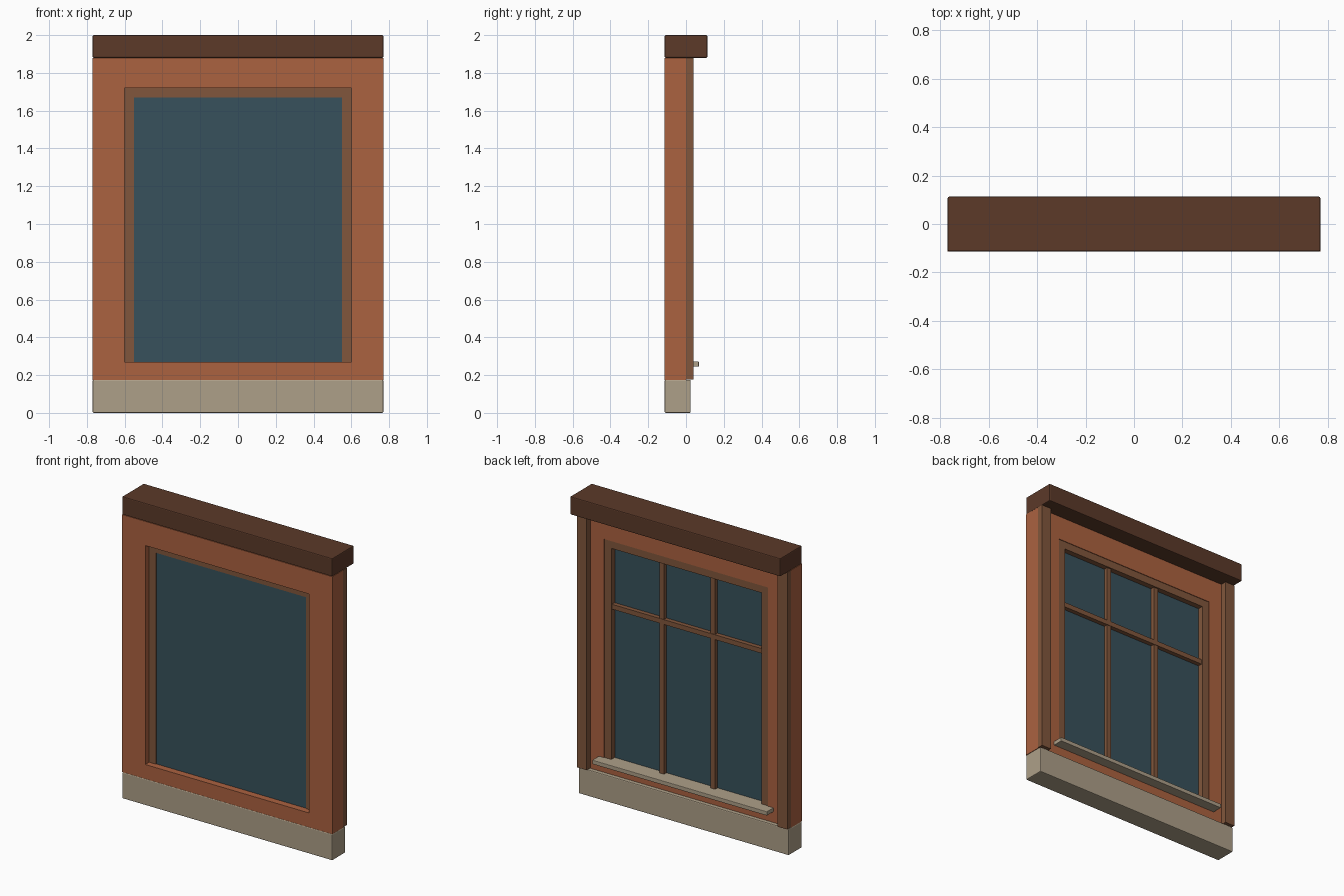
import bpy

if "Cube" in bpy.data.objects:
    bpy.data.objects.remove(bpy.data.objects["Cube"])


def material(name, rgb):
    m = bpy.data.materials.new(name)
    # sRGB picture colour to linear
    m.diffuse_color = [(c / 255) ** 2.2 for c in rgb] + [1]
    m.use_nodes = True
    m.node_tree.nodes["Principled BSDF"].inputs["Base Color"].default_value = m.diffuse_color
    return m


BRICK = material("brick", (170, 98, 66))
DARK = material("dark_wood", (92, 60, 45))
WOOD = material("wood", (128, 87, 62))
STONE = material("stone", (172, 158, 135))
GLASS = material("glass", (58, 82, 92))


def box(name, mat, x, y, z, bevel=0.0):
    """Box spanning the (min, max) pairs x, y and z."""
    lo, hi = zip(x, y, z)
    bpy.ops.mesh.primitive_cube_add(size=1, location=[(a + b) / 2 for a, b in zip(lo, hi)])
    ob = bpy.context.object
    ob.name = name
    ob.scale = [b - a for a, b in zip(lo, hi)]
    bpy.ops.object.transform_apply(location=False, rotation=False, scale=True)
    ob.data.materials.append(mat)
    if bevel:
        mod = ob.modifiers.new("bevel", 'BEVEL')
        mod.width, mod.segments = bevel, 2
    return ob


W, F = 0.77, -0.113            # half width, front plane
OX, OZ0, OZ1 = 0.60, 0.27, 1.72  # window opening

# base course and top beam
box("base", STONE, (-W, W), (F, 0.025), (0, 0.175), 0.006)
box("top_beam", DARK, (-W, W), (F, 0.113), (1.88, 2.0), 0.006)

# wall with opening
wall = box("wall", BRICK, (-W, W), (F, 0), (0.175, 1.88))
cutter = box("opening_cutter", BRICK, (-OX, OX), (-0.3, 0.3), (OZ0, OZ1))
cutter.hide_render = True
cutter.hide_set(True)
cut = wall.modifiers.new("opening", 'BOOLEAN')
cut.operation, cut.object, cut.solver = 'DIFFERENCE', cutter, 'EXACT'
bpy.context.view_layer.objects.active = wall
bpy.ops.object.modifier_apply(modifier=cut.name)
bpy.data.objects.remove(cutter)

# window frame: head and two jambs
FY = (-0.073, -0.004)
box("frame_head", WOOD, (-OX, OX), FY, (OZ1 - 0.05, OZ1))
for side, s in (("left", -1), ("right", 1)):
    box("frame_jamb_" + side, WOOD, sorted((s * 0.55, s * OX)), FY, (OZ0, OZ1 - 0.05))
    # corner posts on the back
    box("post_" + side, WOOD, sorted((s * 0.70, s * W)), (0, 0.04), (0.178, 1.88))
    # vertical glazing bars
    c = s * 0.187
    box("glazing_bar_" + side, WOOD, (c - 0.016, c + 0.016), (-0.045, -0.014), (OZ0, OZ1 - 0.05))

# horizontal glazing bar, glass, sill
box("glazing_bar_cross", WOOD, (-0.55, 0.55), (-0.045, -0.011), (1.265, 1.297))
box("glass", GLASS, (-0.55, 0.55), (-0.068, -0.04), (OZ0, OZ1 - 0.05))
box("sill", STONE, (-0.64, 0.64), (-0.042, 0.068), (0.245, 0.272), 0.003)
